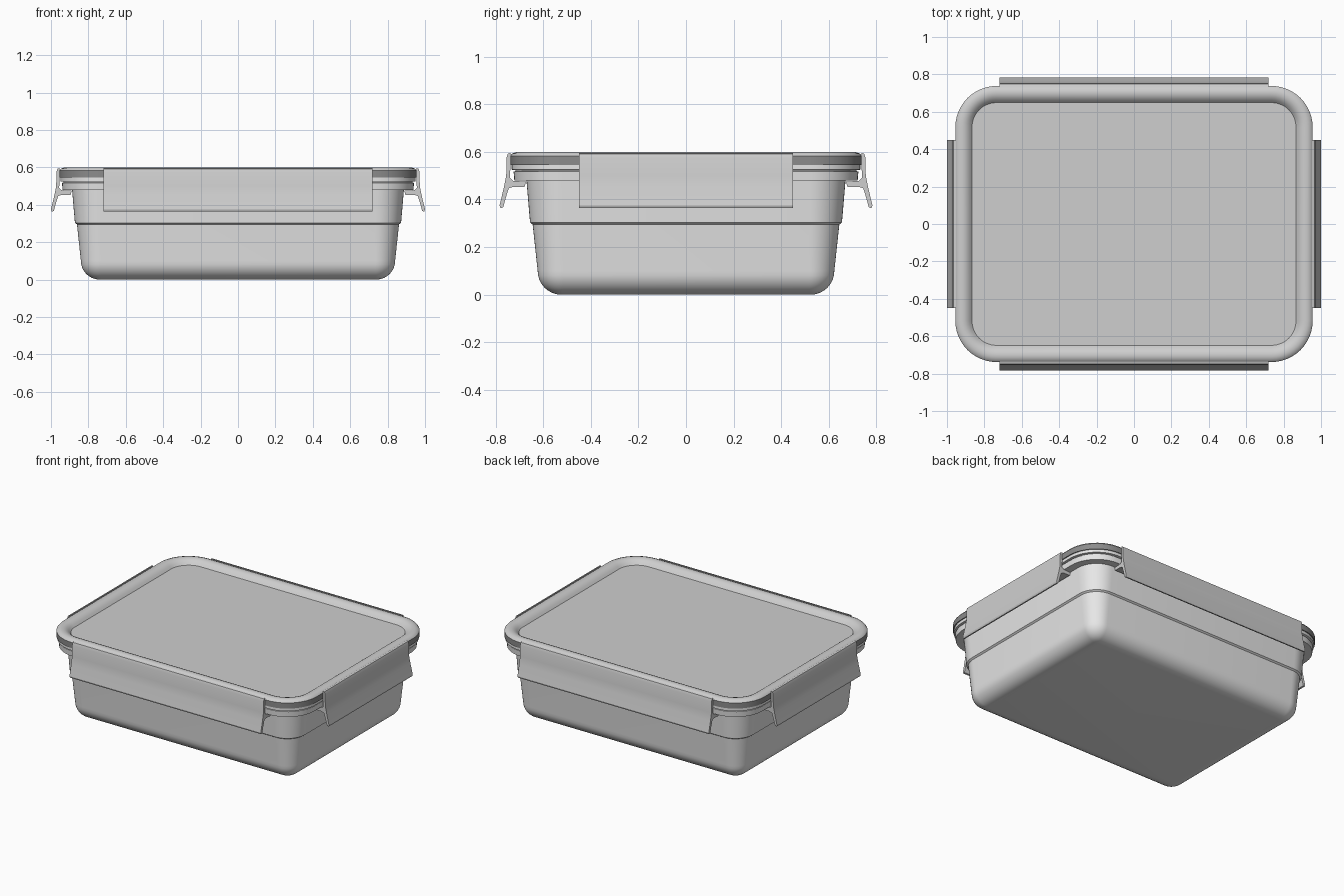
import bpy, bmesh, math
from mathutils import Vector

cube = bpy.data.objects.get("Cube")
if cube:
    bpy.data.objects.remove(cube, do_unlink=True)

LID_X, LID_Y, LID_R = 0.955, 0.738, 0.22


def material(name, value):
    mat = bpy.data.materials.new(name)
    mat.use_nodes = True
    colour = (value, value, value, 1)
    mat.diffuse_color = colour
    mat.node_tree.nodes["Principled BSDF"].inputs["Base Color"].default_value = colour
    return mat


body_grey = material("light grey", 0.8)
lid_grey = material("mid grey", 0.62)
band_grey = material("dark grey", 0.26)


def finish(name, bm, mats, angle=35):
    bmesh.ops.recalc_face_normals(bm, faces=bm.faces)
    mesh = bpy.data.meshes.new(name)
    bm.to_mesh(mesh)
    bm.free()
    for mat in mats:
        mesh.materials.append(mat)
    for poly in mesh.polygons:
        poly.use_smooth = True
    mesh.set_sharp_from_angle(angle=math.radians(angle))
    obj = bpy.data.objects.new(name, mesh)
    bpy.context.collection.objects.link(obj)
    return obj


def rounded_ring(bm, half_x, z, steps=12):
    """Rounded rectangle, inset evenly from the lid outline."""
    inset = LID_X - half_x
    half_y = LID_Y - inset
    r = max(LID_R - inset, 0.03)
    ring = []
    for k, (sx, sy) in enumerate([(1, 1), (-1, 1), (-1, -1), (1, -1)]):
        for i in range(steps + 1):
            a = math.pi / 2 * (k + i / steps)
            ring.append(bm.verts.new((sx * (half_x - r) + r * math.cos(a),
                                      sy * (half_y - r) + r * math.sin(a), z)))
    return ring


def loft(name, profile, mats):
    bm = bmesh.new()
    rings = [rounded_ring(bm, x, z) for x, z in profile]
    n = len(rings[0])
    for a, b in zip(rings, rings[1:]):
        for i in range(n):
            j = (i + 1) % n
            bm.faces.new((a[i], a[j], b[j], b[i]))
    bm.faces.new(rings[0][::-1])
    bm.faces.new(rings[-1])
    return finish(name, bm, mats)


# Tub: rounded base, tapered walls, stacking step and a two-tier flange
base = [(0.84 - 0.1 * (1 - math.cos(t)), 0.1 - 0.1 * math.sin(t))
        for t in [math.pi / 2 * (1 - i / 8) for i in range(9)]]
loft("container_body", base + [
    (0.861, 0.295), (0.872, 0.303), (0.887, 0.48),
    (0.938, 0.48), (0.941, 0.517), (0.934, 0.519), (0.934, 0.523),
    (0.949, 0.525), (0.949, 0.548)], [body_grey])

# Lid: upright edge band, rounded rim and a sunken flat panel
lid = loft("lid", [
    (0.93, 0.545), (0.955, 0.545), (0.955, 0.583), (0.947, 0.593),
    (0.927, 0.6), (0.908, 0.599), (0.892, 0.593), (0.878, 0.582),
    (0.866, 0.568)], [lid_grey, band_grey])
for poly in lid.data.polygons:
    poly.material_index = 1 if poly.normal.z < 0.3 else 0

# Latch section: distance beyond the lid edge, and height
LATCH = [(-0.002, 0.596), (0.01, 0.592), (0.016, 0.575), (0.017, 0.5),
         (0.027, 0.45), (0.045, 0.375), (0.041, 0.364), (0.03, 0.366),
         (0.018, 0.41), (0.006, 0.447), (-0.012, 0.453), (-0.06, 0.453),
         (-0.066, 0.475), (-0.012, 0.478), (0.001, 0.49)]


def latch(name, outward, edge, half_length):
    out = Vector(outward)
    along = Vector((-out.y, out.x, 0))
    bm = bmesh.new()
    ends = [[bm.verts.new(out * (edge + d) + along * s * half_length + Vector((0, 0, z)))
             for d, z in LATCH] for s in (-1, 1)]
    n = len(LATCH)
    for i in range(n):
        j = (i + 1) % n
        bm.faces.new((ends[0][i], ends[0][j], ends[1][j], ends[1][i]))
    for end in ends:
        bm.faces.new(end)
    finish(name, bm, [lid_grey], 25)


# Four latches, one on each side
for name, outward, edge, half_length in [
        ("front_latch", (0, -1, 0), LID_Y, 0.72), ("back_latch", (0, 1, 0), LID_Y, 0.72),
        ("left_latch", (1, 0, 0), LID_X, 0.45), ("right_latch", (-1, 0, 0), LID_X, 0.45)]:
    latch(name, outward, edge, half_length)
